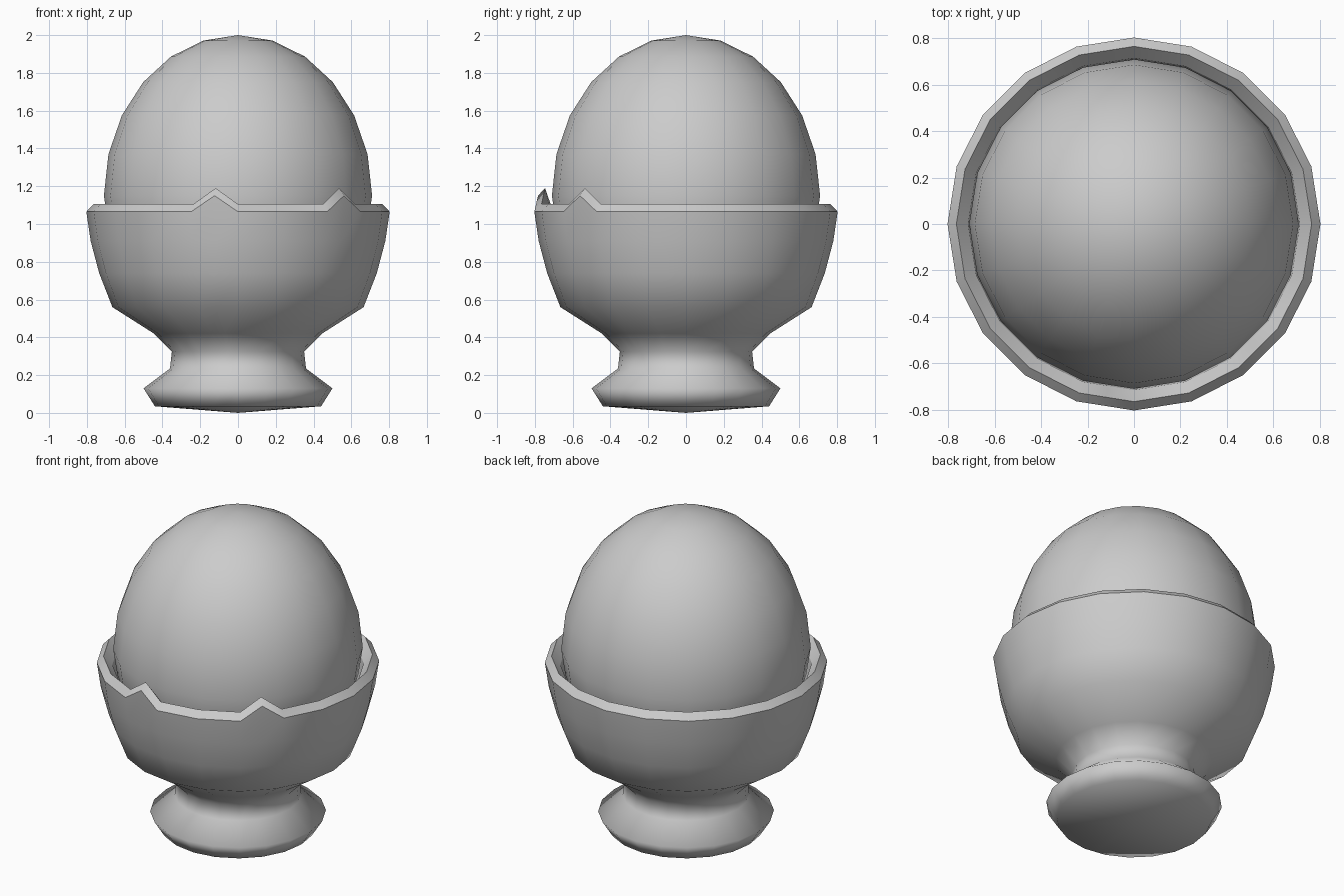
import bpy, bmesh
from math import sin, cos, radians, pi

if "Cube" in bpy.data.objects:
    bpy.data.objects.remove(bpy.data.objects["Cube"])

SIDES = 20


def revolve(name, profile, bumps=None, lift=None, sharp=()):
    """Spin a (radius, z) profile; bumps are side midpoints lifted at given rings."""
    bumps, lift = bumps or [], lift or {}
    cols = [(i * 360 / SIDES, 1.0, False) for i in range(SIDES)]
    cols += [(a, cos(pi / SIDES), True) for a in bumps]
    cols.sort()
    bm = bmesh.new()
    rings = []
    for k, (r, z) in enumerate(profile):
        if r == 0:
            rings.append([bm.verts.new((0, 0, z))] * len(cols))
            continue
        rings.append([bm.verts.new((r * f * cos(radians(a)), r * f * sin(radians(a)),
                                    z + (lift.get(k, 0) if up else 0)))
                      for a, f, up in cols])
    n = len(cols)
    for lo, hi in zip(rings, rings[1:]):
        for i in range(n):
            j = (i + 1) % n
            quad = list(dict.fromkeys((lo[i], lo[j], hi[j], hi[i])))
            bm.faces.new(quad).smooth = True
    for k in sharp:
        for i in range(n):
            bm.edges.get((rings[k][i], rings[k][(i + 1) % n])).smooth = False
    bmesh.ops.recalc_face_normals(bm, faces=bm.faces)
    me = bpy.data.meshes.new(name)
    bm.to_mesh(me)
    bm.free()
    ob = bpy.data.objects.new(name, me)
    bpy.context.collection.objects.link(ob)
    return ob


# Cup: foot, stem, bowl, bevelled rim with two chipped points, then the cavity
cup = [(0, 0), (0.44, 0.035), (0.5, 0.13), (0.36, 0.235), (0.35, 0.325),
       (0.445, 0.42), (0.665, 0.56), (0.735, 0.74), (0.78, 0.91), (0.803, 1.065),
       (0.765, 1.105), (0.715, 1.05), (0.68, 0.85), (0.58, 0.65), (0.3, 0.5), (0, 0.46)]
revolve("egg_cup", cup, bumps=[261, 315], lift={9: 0.085, 10: 0.085}, sharp=(9, 10, 11))

# Egg: taller half ellipse above, shorter one below
egg = []
for i in range(13):
    t = radians(-90 + 15 * i)
    r = 0 if i in (0, 12) else 0.71 * cos(t)
    egg.append((r, 1.15 + (0.85 if t > 0 else 0.64) * sin(t)))
revolve("egg", egg)
